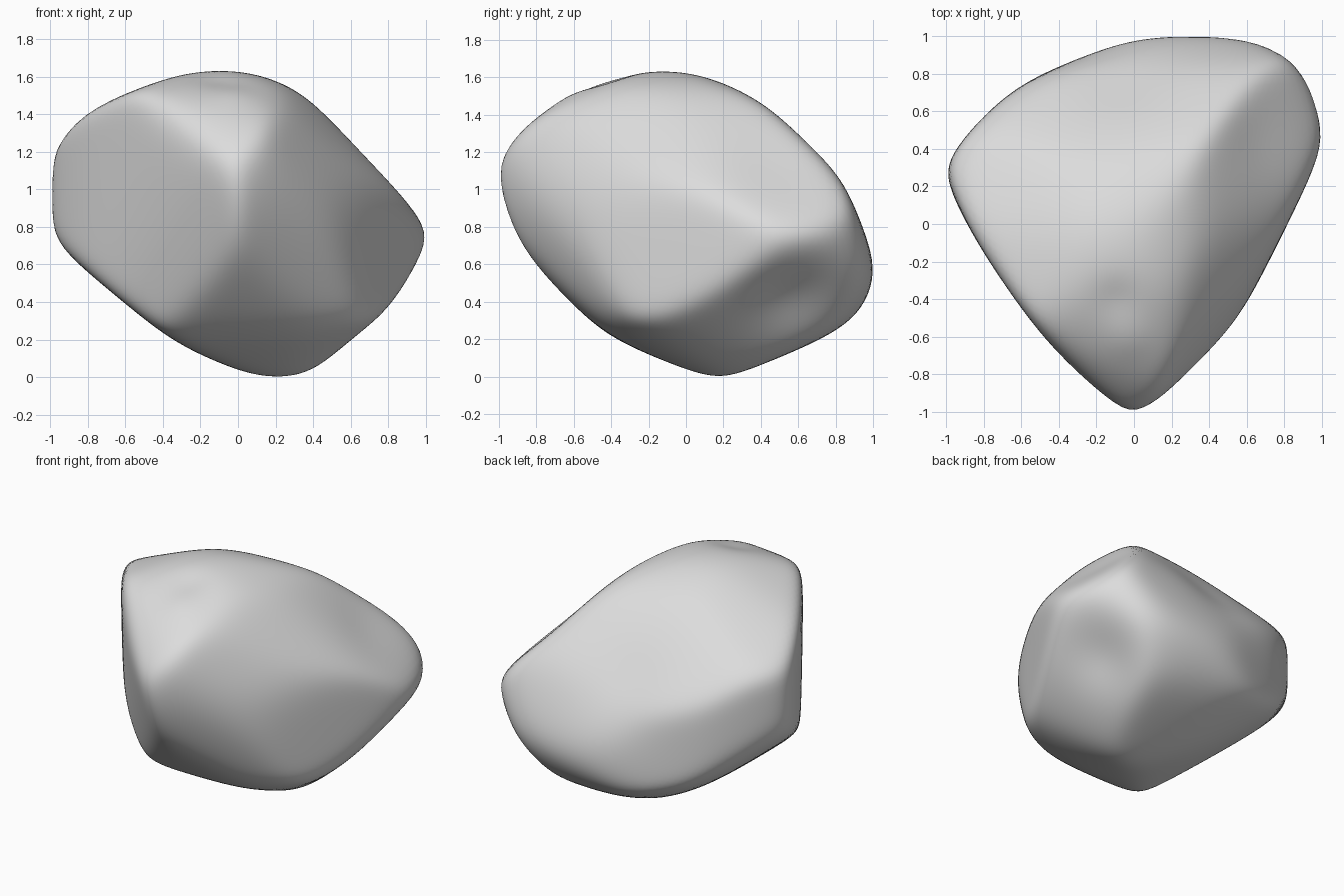
import bpy
import bmesh
from math import cos, sin, tau
from mathutils import Vector

# Remove the default object
default_cube = bpy.data.objects.get("Cube")
if default_cube:
    bpy.data.objects.remove(default_cube, do_unlink=True)

CENTRE = Vector((0, 0, .815))
SHARPNESS = 24      # higher values give crisper ridges between facets

# Outlines of the stone: sideways axis, upward axis, then the reach from the
# centre (in hundredths) at equal turns from sideways through upward
RIGHT, BACK, UP = Vector((1, 0, 0)), Vector((0, 1, 0)), Vector((0, 0, 1))
OUTLINES = [
    # across the width
    (RIGHT, UP, (100, 91, 74, 78, 81.5, 87, 100, 104,
                 100, 92, 79, 72, 81.5, 88, 91, 100)),
    # across the depth
    (BACK, UP, (100, 87, 77, 77, 81.5, 87, 97, 103,
                100, 87, 73, 72, 81.5, 85, 98, 104)),
    # around the plan
    (RIGHT, BACK, (99, 114, 120, 114, 100, 93, 97, 103,
                   100, 83, 80, 93, 100, 92, 76, 77)),
    # leaning outlines across the corners
    (RIGHT + BACK, BACK - RIGHT + UP * 2.45,
     (120, 116, 103, 81, 81, 97, 102, 94,
      79, 75, 79, 76, 78, 85, 97, 115)),
    (BACK - RIGHT, RIGHT + BACK + UP * 2.45,
     (100, 95, 81, 78, 82, 77, 73, 74,
      77, 76, 75, 77, 78, 73, 85, 98)),
    (-RIGHT - BACK, RIGHT - BACK + UP * 2.45,
     (79, 93, 98, 95, 84, 79, 89, 113,
      120, 118, 107, 95, 81, 77, 81, 78)),
]

# Broad flat facets: outward direction, distance from the centre
FACETS = [
    (-.82, -.57, 0, .75),
    (-.7, -.7, -.13, .72),
    (.89, -.46, 0, .73),
    (-.64, 0, -.77, .71),
    (-.52, .17, -.84, .74),
    (0, -.55, -.83, .72),
    (.17, -.52, -.84, .74),
    (.7, .1, -.7, .89),
    (-.13, .7, .7, .74),
    (.7, .13, .7, .77),
]

# Soft hollows (negative) and swellings (positive): position, radius, amount
SCULPT = [
    (-.05, .88, 1.05, .33, -.045),
    (.8, .62, .38, .27, -.06),
    (.7, .5, 1.15, .25, -.015),
    (-.1, -.4, 1.56, .12, -.015),
    (-.02, -.6, 1.48, .12, .01),
]


def stone_planes():
    """Unit directions and target distances of all planes."""
    normals = [Vector(row[:3]).normalized() for row in FACETS]
    targets = [row[3] for row in FACETS]
    for side, up, reaches in OUTLINES:
        side, up = side.normalized(), up.normalized()
        for i, reach in enumerate(reaches):
            turn = tau * i / len(reaches)
            normals.append(side * cos(turn) + up * sin(turn))
            targets.append(reach / 100)
    return normals, targets


def rounded_point(direction, normals, distances):
    """Point where a ray meets the softly blended set of planes."""
    total = 0
    for normal, distance in zip(normals, distances):
        facing = normal.dot(direction)
        if facing > 0:
            total += (facing / distance) ** SHARPNESS
    return direction * total ** (-1 / SHARPNESS)


def fit_planes(directions, normals, targets):
    """Push the planes out until the rounded stone reaches each target."""
    distances = list(targets)
    for _ in range(8):
        points = [rounded_point(d, normals, distances) for d in directions]
        for i, normal in enumerate(normals):
            reach = max(normal.dot(p) for p in points)
            grown = distances[i] * targets[i] / reach
            distances[i] = min(grown, targets[i] * 1.3)
    return distances


def sculpt(point):
    """Add the gentle hollows and swellings."""
    outward = (point - CENTRE).normalized()
    shift = 0
    for x, y, z, radius, amount in SCULPT:
        gap = (point - Vector((x, y, z))).length / radius
        shift += amount * 2.718 ** (-gap * gap)
    return point + outward * shift


# Stone body
bm = bmesh.new()
bmesh.ops.create_icosphere(bm, subdivisions=6, radius=1)
normals, targets = stone_planes()
directions = [v.co.normalized() for v in bm.verts]
distances = fit_planes(directions[::5], normals, targets)
for vert, direction in zip(bm.verts, directions):
    vert.co = sculpt(CENTRE + rounded_point(direction, normals, distances))

mesh = bpy.data.meshes.new("stone")
bm.to_mesh(mesh)
bm.free()
mesh.shade_smooth()
stone = bpy.data.objects.new("stone", mesh)
bpy.context.collection.objects.link(stone)

# Plain grey material
grey = (.72, .72, .72, 1)
material = bpy.data.materials.new("stone_grey")
material.use_nodes = True
material.diffuse_color = grey
for node in material.node_tree.nodes:
    if node.type == 'BSDF_PRINCIPLED':
        node.inputs["Base Color"].default_value = grey
mesh.materials.append(material)
